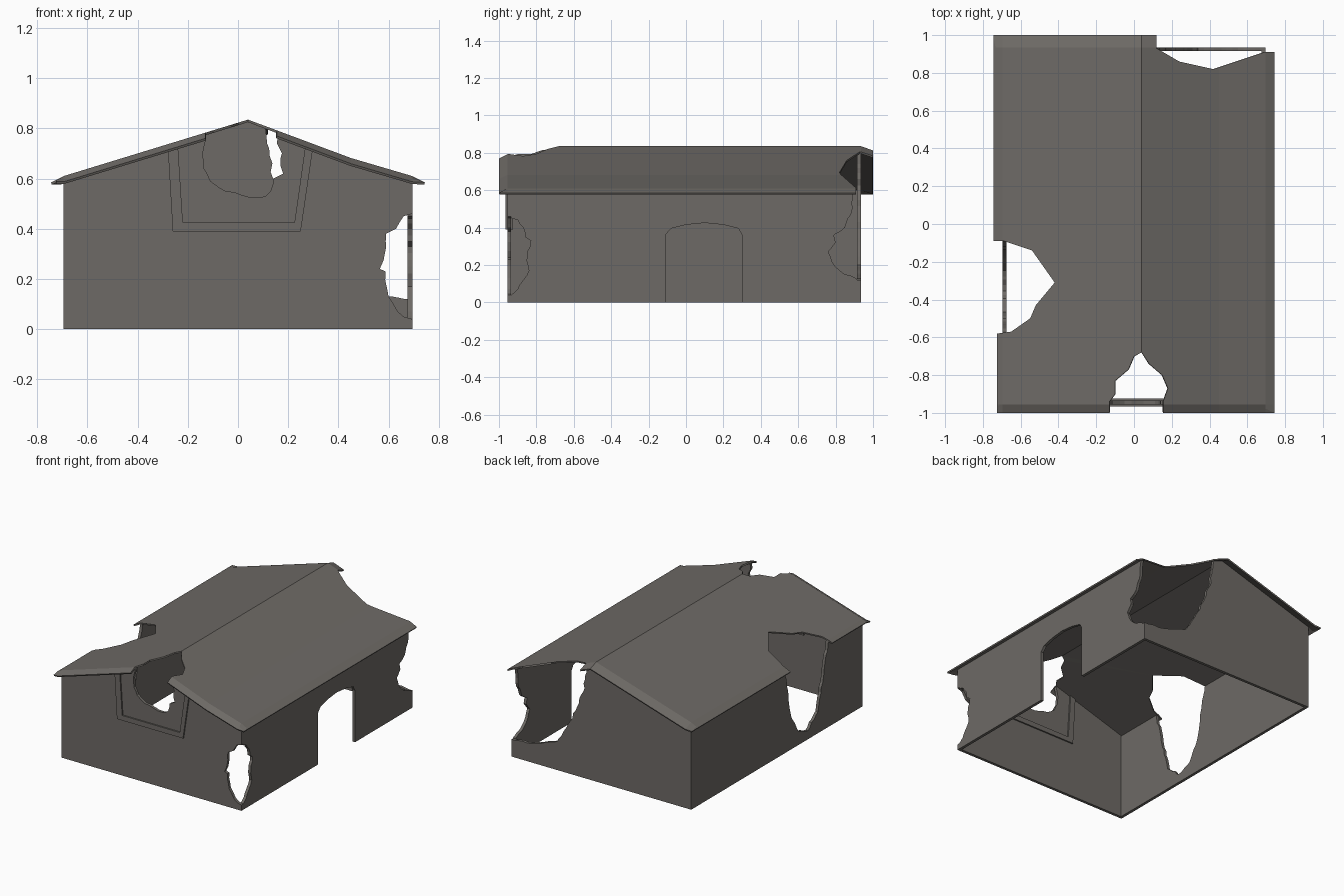
import bpy, bmesh, random

if "Cube" in bpy.data.objects:
    bpy.data.objects.remove(bpy.data.objects["Cube"])
random.seed(4)

mat = bpy.data.materials.new("dull_grey_brown")
mat.diffuse_color = (0.155, 0.144, 0.132, 1)
mat.use_nodes = True
mat.node_tree.nodes["Principled BSDF"].inputs["Base Color"].default_value = mat.diffuse_color

PROFILE = [(-0.695, 0.61), (0.04, 0.835), (0.45, 0.682), (0.695, 0.61)]
Y0, Y1, XW, T = -0.955, 0.935, 0.695, 0.02


def height(x):
    """Roof height over x."""
    x = max(-XW, min(XW, x))
    for (a, za), (b, zb) in zip(PROFILE, PROFILE[1:]):
        if x <= b:
            return za + (zb - za) * (x - a) / (b - a)
    return PROFILE[-1][1]


def top(x):
    return (x, height(x) - 0.008)


def rough(pts, amp=0.006):
    """Broken edge: subdivide a path and jitter the added points."""
    out = [pts[0]]
    for (a, b), (c, d) in zip(pts, pts[1:]):
        n = max(1, round(((c - a) ** 2 + (d - b) ** 2) ** 0.5 / 0.03))
        for i in range(1, n):
            t = i / n
            out.append((a + (c - a) * t + random.uniform(-amp, amp),
                        b + (d - b) * t + random.uniform(-amp, amp)))
        out.append((c, d))
    return out


def finish(name, bm):
    me = bpy.data.meshes.new(name)
    bm.to_mesh(me)
    bm.free()
    me.materials.append(mat)
    ob = bpy.data.objects.new(name, me)
    bpy.context.collection.objects.link(ob)
    return ob


def panel(name, pts, axis, start, thick):
    """Extrude an outline (u, z) along 'x' or 'y' from start by thick."""
    bm = bmesh.new()
    put = (lambda u, z, w: (u, w, z)) if axis == 'y' else (lambda u, z, w: (w, u, z))
    f = bm.faces.new([bm.verts.new(put(u, z, start)) for u, z in pts])
    r = bmesh.ops.extrude_face_region(bm, geom=[f], use_keep_orig=True)
    for v in r["geom"]:
        if isinstance(v, bmesh.types.BMVert):
            v.co['xyz'.index(axis)] += thick
    bmesh.ops.recalc_face_normals(bm, faces=bm.faces)
    bmesh.ops.triangulate(bm, faces=[f for f in bm.faces if len(f.verts) > 4])
    return finish(name, bm)


# front wall with a gable breach and a broken corner
corner = rough([(XW, .04), (.66, .05), (.62, .1), (.6, .13), (.588, .23), (.565, .24),
                (.585, .3), (.59, .38), (.63, .4), (.66, .45), (XW, .46)])
breach = rough([top(.16), (.155, .74), (.175, .70), (.17, .65), (.18, .62), (.14, .6),
                (.13, .55), (.11, .53), (.05, .525), (-.05, .55), (-.11, .59),
                (-.135, .64), (-.14, .7), top(-.13)])
panel("front_wall", [(-XW, 0), (XW, 0)] + corner + [top(XW), top(.45)] + breach + [top(-XW)],
      'y', Y0, T)

# trapezoid frame around the front breach
panel("front_frame", [top(-.28), (-.26, .39), (.25, .39), top(.30), top(.27), (.225, .425),
                      (-.22, .425), top(-.24)], 'y', Y0 - 0.01, T + 0.02)

# back wall, right upper part fallen away
back_hole = rough([(XW, .12), (.55, .13), (.34, .2), (.24, .37), (.14, .6), top(.11)])
panel("back_wall", [(-XW, 0), (XW, 0)] + back_hole + [top(.04), top(-XW)], 'y', Y1 - T, T)

# right wall with arched doorway and two broken ends
a, b = Y0 + T, Y1 - T
door = [(-.11, 0), (-.11, .36), (-.08, .395), (0, .415), (.1, .425), (.2, .415),
        (.28, .395), (.3, .36), (.3, 0)]
rear = rough([(b, .125), (.85, .15), (.78, .22), (.76, .27), (.8, .32), (.79, .36),
              (.85, .4), (.89, .5), (.9, .602)])
fore = rough([(a, .45), (-.9, .44), (-.87, .4), (-.86, .35), (-.83, .33), (-.85, .25),
              (-.84, .17), (-.87, .12), (-.9, .07), (a, .04)])
panel("right_wall", [(a, 0)] + door + [(b, 0)] + rear + [(a, .602)] + fore, 'x', XW - T, T)

# left wall with a deep breach
left_hole = rough([(-.58, .602), (-.53, .39), (-.465, .15), (-.355, .06), (-.245, .1),
                   (-.16, .26), (-.135, .42), (-.09, .602)])
panel("left_wall", [(a, 0), (a, .602)] + left_hole + [(b, .602), (b, 0)], 'x', -XW, T)

# roof: holed plan outline, cut along the folds and lifted to the roof profile
plan = [(-.725, -1), (-.13, -1), (-.13, -.94), (-.1, -.9), (-.1, -.83), (-.03, -.77), (0, -.7),
        (.04, -.68), (.08, -.74), (.15, -.8), (.18, -.87), (.155, -.94), (.155, -1),
        (.745, -1), (.745, .91), (.69, .91), (.6, .8), (.42, .82), (.24, .86), (.12, .93),
        (.12, 1), (-.745, 1), (-.745, -.09), (-.69, -.09), (-.54, -.14), (-.42, -.31),
        (-.52, -.43), (-.55, -.5), (-.65, -.57), (-.725, -.58)]
bm = bmesh.new()
face = bm.faces.new([bm.verts.new((x, y, 0)) for x, y in plan])
bmesh.ops.triangulate(bm, faces=[face])
folds = [((x, 0, 0), (1, 0, 0)) for x, _ in PROFILE] + [((0, y, 0), (0, 1, 0)) for y in (Y0, Y1)]
for co, no in folds:
    bmesh.ops.bisect_plane(bm, geom=bm.verts[:] + bm.edges[:] + bm.faces[:],
                           plane_co=co, plane_no=no, dist=1e-5)
for v in bm.verts:
    out = max(0, abs(v.co.x) - XW, Y0 - v.co.y, (v.co.y - Y1) * 0.7)
    v.co.z = height(v.co.x) - 0.5 * out
for f in bm.faces:
    f.normal_update()
    if f.normal.z < 0:
        f.normal_flip()
roof = finish("roof", bm)
shell = roof.modifiers.new("thickness", 'SOLIDIFY')
shell.thickness = 0.01
shell.offset = -1
